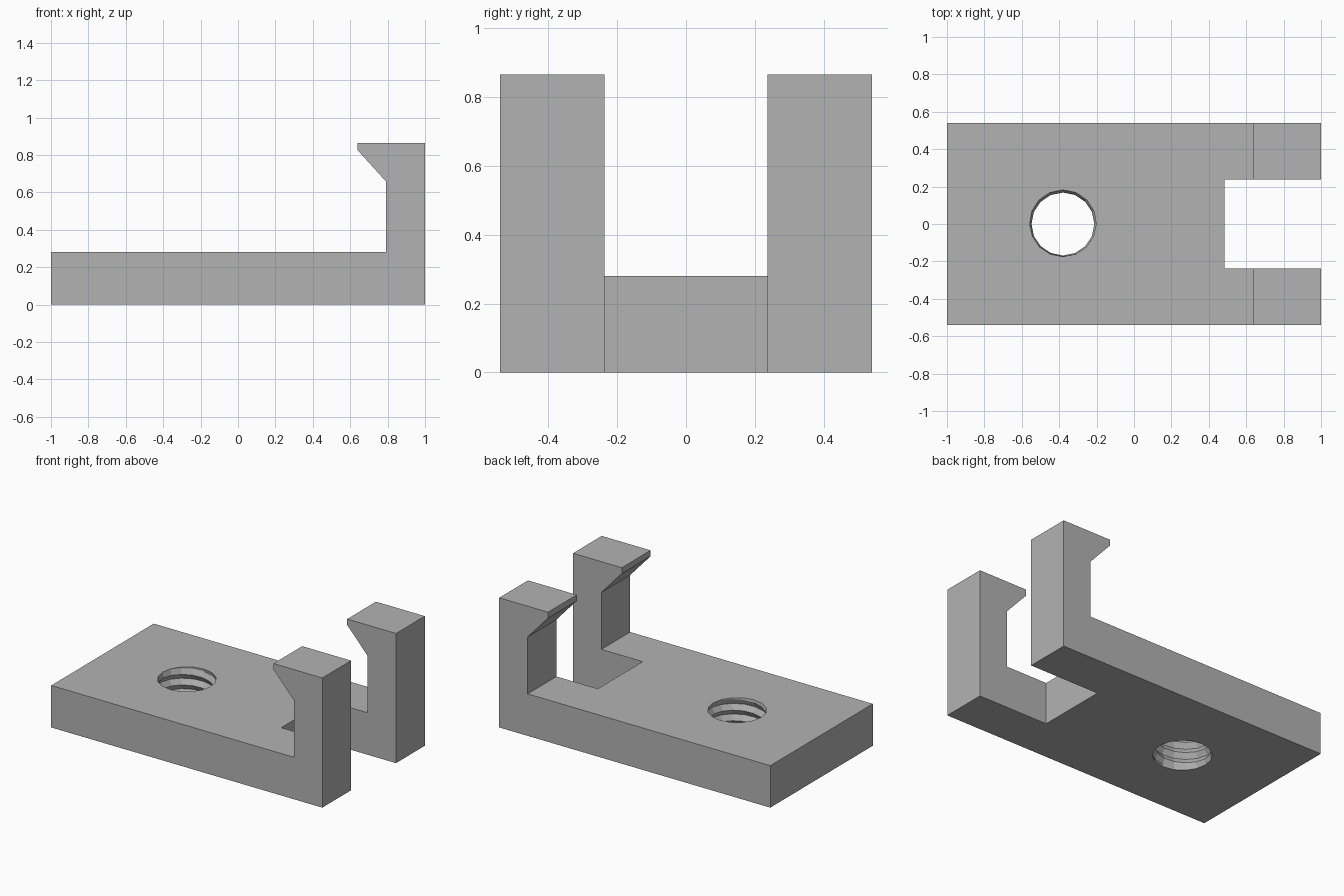
import bpy, bmesh
from math import sin, cos, tau

if "Cube" in bpy.data.objects:
    bpy.data.objects.remove(bpy.data.objects["Cube"], do_unlink=True)

grey = bpy.data.materials.new("grey plastic")
grey.use_nodes = True
colour = (0.45, 0.45, 0.45, 1)
grey.diffuse_color = colour
grey.node_tree.nodes["Principled BSDF"].inputs["Base Color"].default_value = colour

HALF_WIDTH, PLATE_TOP = 0.54, 0.28


def add_object(name, bm):
    bmesh.ops.recalc_face_normals(bm, faces=bm.faces)
    mesh = bpy.data.meshes.new(name)
    bm.to_mesh(mesh)
    bm.free()
    mesh.materials.append(grey)
    obj = bpy.data.objects.new(name, mesh)
    bpy.context.collection.objects.link(obj)
    return obj


def cut(target, cutter):
    mod = target.modifiers.new(cutter.name, "BOOLEAN")
    mod.operation = "DIFFERENCE"
    mod.solver = "EXACT"
    mod.object = cutter
    cutter.hide_render = True
    cutter.hide_set(True)
    cutter.display_type = "WIRE"


# Side profile of plate and hooked arm, extruded across the width
profile = [(-1, 0), (1, 0), (1, 0.865), (0.64, 0.865), (0.64, 0.825),
           (0.79, 0.66), (0.79, PLATE_TOP), (-1, PLATE_TOP)]
bm = bmesh.new()
face = bm.faces.new([bm.verts.new((x, -HALF_WIDTH, z)) for x, z in profile])
side = bmesh.ops.extrude_face_region(bm, geom=[face])["geom"]
bmesh.ops.translate(bm, vec=(0, 2 * HALF_WIDTH, 0),
                    verts=[v for v in side if isinstance(v, bmesh.types.BMVert)])
clip = add_object("clip_plate", bm)

# Slot that separates the two arms
bm = bmesh.new()
bmesh.ops.create_cube(bm, size=1)
for v in bm.verts:
    v.co = (0.485 if v.co.x < 0 else 1.2, 0.237 if v.co.y > 0 else -0.237, v.co.z * 3)
slot = add_object("slot_cutter", bm)

# Threaded hole: helical rows of crests and roots, fading to plain rims
SIDES, ROWS, PITCH, START = 16, 16, 0.07, -0.14
MINOR, MAJOR, RIM = 0.168, 0.19, 0.178
bm = bmesh.new()


def thread_vert(j, k):
    z = START + PITCH * (k / 2 + j / SIDES)
    fade = max(0, min(1, min(z, PLATE_TOP - z) / 0.03))
    r = RIM + ((MAJOR if k % 2 else MINOR) - RIM) * fade
    a = tau * j / SIDES
    return bm.verts.new((-0.38 + r * cos(a), r * sin(a), z))


columns = [[thread_vert(j, k) for k in range(ROWS + (2 if j == 0 else 0))]
           for j in range(SIDES)]
columns.append(columns[0][2:])
for a, b in zip(columns, columns[1:]):
    for k in range(ROWS - 1):
        bm.faces.new((a[k], b[k], b[k + 1], a[k + 1]))

# Close both ends of the thread with fans outside the plate
for z in (-0.3, 0.6):
    tip = bm.verts.new((-0.38, 0, z))
    ends = [e for e in bm.edges if e.is_boundary and tip not in e.verts
            and (e.verts[0].co.z < 0.14) == (z < 0)]
    for e in ends:
        bm.faces.new((e.verts[0], e.verts[1], tip))
thread = add_object("threaded_hole_cutter", bm)

cut(clip, slot)
cut(clip, thread)
